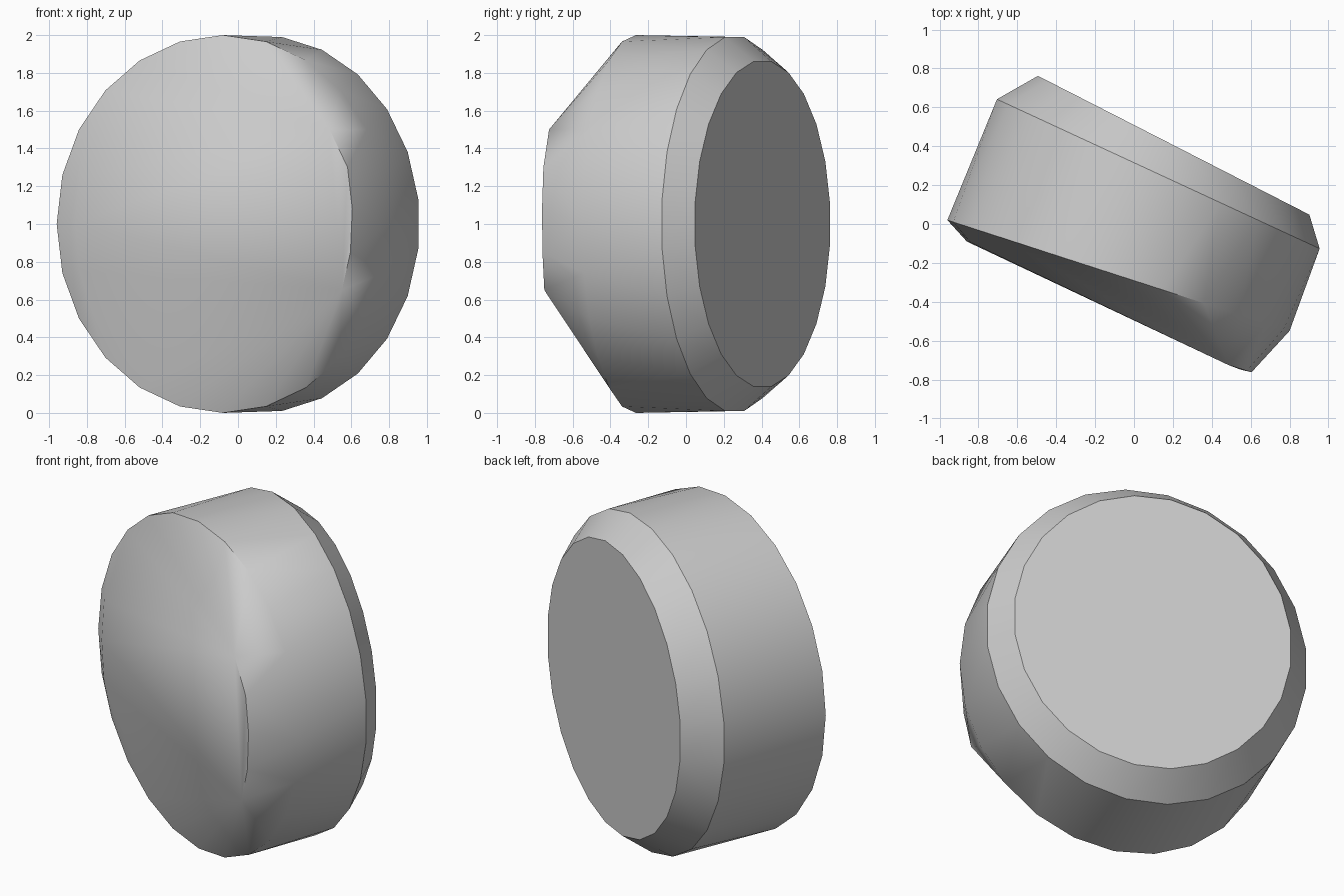
import bpy
import bmesh
from math import sin, cos, pi, radians
from mathutils import Vector

cube = bpy.data.objects.get("Cube")
if cube:
    bpy.data.objects.remove(cube, do_unlink=True)

SIDES = 24


def ring(left, right, half_height, phase=0.5):
    """Upright elliptical ring between two plan points."""
    a, b = Vector((*left, 1)), Vector((*right, 1))
    mid, half = (a + b) / 2, (b - a) / 2
    for i in range(SIDES):
        t = 2 * pi * (i + phase) / SIDES
        yield mid + half * cos(t) + Vector((0, 0, half_height * sin(t)))


# Back cap, shoulder behind the wall, and slanted front end of the wall
points = list(ring((-0.5, 0.765), (0.908, 0.045), 0.868))
points += ring((-0.712, 0.645), (0.962, -0.13), 0.998)
points += ring((-0.96, 0.02), (0.8, -0.55), 1.0, 0)

# Front face: a raised arc on one side and a short lip on the other
points += [Vector(p) for p in (
    (0.485, -0.725, 1.5), (0.58, -0.755, 1.3), (0.605, -0.762, 1.08),
    (0.595, -0.76, 0.85), (0.55, -0.75, 0.65),
    (-0.84, -0.095, 1.25), (-0.86, -0.09, 1.0), (-0.84, -0.095, 0.75))]

# Wrap the rings in one closed skin
bm = bmesh.new()
for p in points:
    bm.verts.new(p)
hull = bmesh.ops.convex_hull(bm, input=bm.verts)
loose = {v for v in hull["geom_interior"] + hull["geom_unused"]
         if isinstance(v, bmesh.types.BMVert)}
bmesh.ops.delete(bm, geom=list(loose), context="VERTS")
bmesh.ops.dissolve_limit(bm, angle_limit=radians(0.5),
                         verts=bm.verts, edges=bm.edges)
bmesh.ops.recalc_face_normals(bm, faces=bm.faces)
mesh = bpy.data.meshes.new("drum_body")
bm.to_mesh(mesh)
bm.free()

# Plain grey
grey = bpy.data.materials.new("plain_grey")
grey.use_nodes = True
colour = (0.6, 0.6, 0.6, 1)
grey.diffuse_color = colour
grey.node_tree.nodes["Principled BSDF"].inputs["Base Color"].default_value = colour
mesh.materials.append(grey)

body = bpy.data.objects.new("drum_body", mesh)
bpy.context.collection.objects.link(body)
bpy.context.view_layer.objects.active = body
body.select_set(True)
bpy.ops.object.shade_smooth_by_angle(angle=radians(30))
